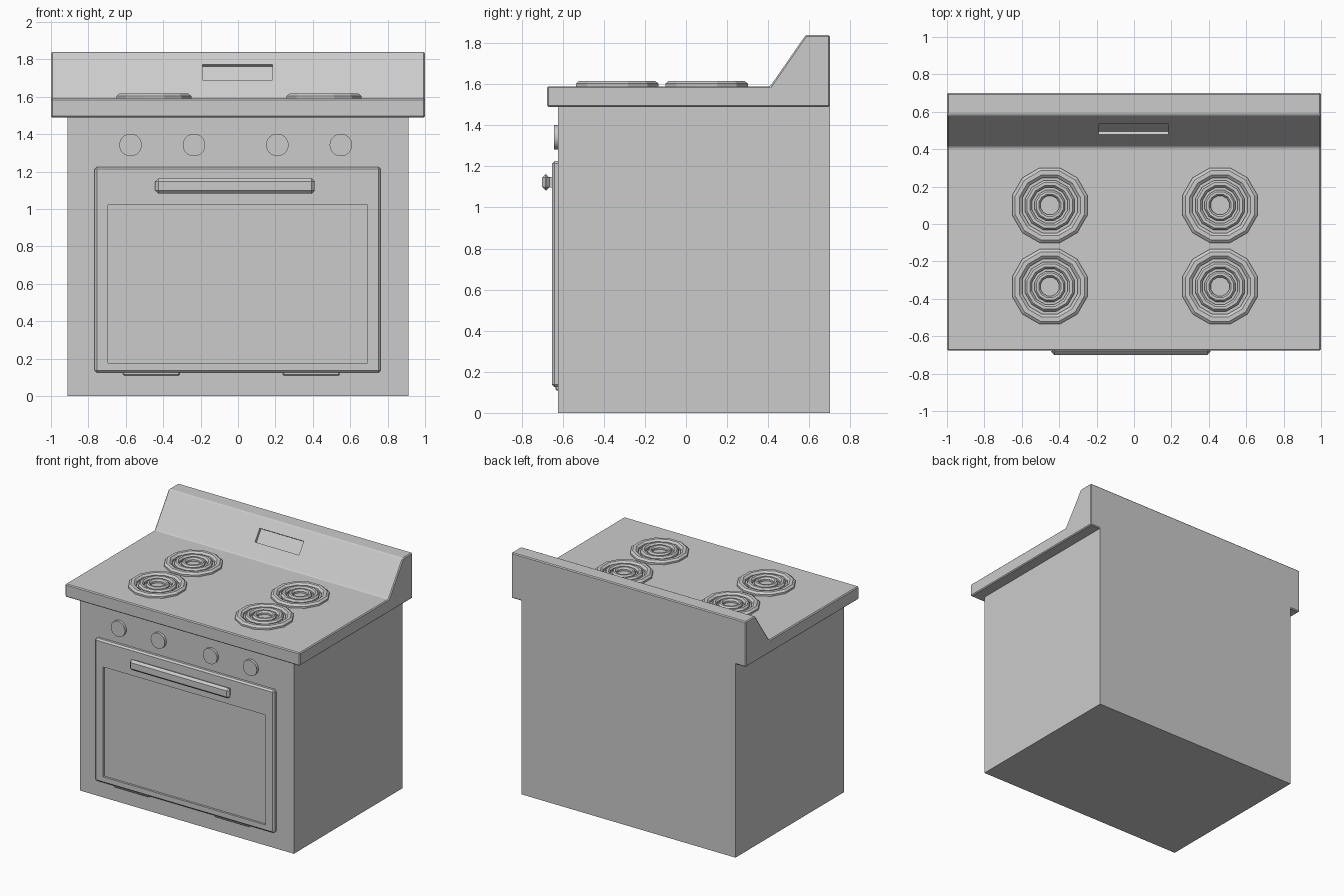
import bpy, bmesh, math
from mathutils import Matrix

if "Cube" in bpy.data.objects:
    bpy.data.objects.remove(bpy.data.objects["Cube"])


def mesh_object(name, bm):
    bmesh.ops.recalc_face_normals(bm, faces=bm.faces)
    me = bpy.data.meshes.new(name)
    bm.to_mesh(me)
    bm.free()
    ob = bpy.data.objects.new(name, me)
    bpy.context.collection.objects.link(ob)
    return ob


def bevel(ob, width):
    m = ob.modifiers.new("bevel", 'BEVEL')
    m.width = width
    m.segments = 1


def box(name, x, y, z, chamfer=0):
    bm = bmesh.new()
    bmesh.ops.create_cube(bm, size=1)
    for v in bm.verts:
        for i, (a, b) in enumerate((x, y, z)):
            v.co[i] = a if v.co[i] < 0 else b
    ob = mesh_object(name, bm)
    if chamfer:
        bevel(ob, chamfer)
    return ob


def cut(ob, cutter):
    m = ob.modifiers.new("recess", 'BOOLEAN')
    m.operation = 'DIFFERENCE'
    m.solver = 'EXACT'
    m.object = cutter
    cutter.hide_render = True
    cutter.hide_viewport = True


# Oven body
box("body", (-0.912, 0.912), (-0.622, 0.70), (0, 1.50))

# Cooktop and back guard in one side profile
profile = [(-0.677, 1.49), (-0.677, 1.59), (0.41, 1.59),
           (0.583, 1.84), (0.70, 1.84), (0.70, 1.49)]
bm = bmesh.new()
face = bm.faces.new([bm.verts.new((-1, y, z)) for y, z in profile])
ext = bmesh.ops.extrude_face_region(bm, geom=[face])
for v in ext["geom"]:
    if isinstance(v, bmesh.types.BMVert):
        v.co.x = 1
top = mesh_object("cooktop", bm)
bevel(top, 0.007)

# Display recess in the sloped back guard
display = box("display_cutter", (-0.19, 0.185), (-0.02, 0.02), (-0.051, 0.051))
display.location = (0, 0.507, 1.73)
display.rotation_euler.x = -math.atan2(0.173, 0.25)
cut(top, display)

# Burners: three concentric rings each
SIDES, TUBE = 12, 8
rings = [(0.18, 0.03), (0.117, 0.021), (0.068, 0.018)]
for bx in (-0.45, 0.46):
    for by in (0.10, -0.335):
        bm = bmesh.new()
        for radius, r in rings:
            grid = []
            for i in range(SIDES):
                a = 2 * math.pi * (i + 0.5) / SIDES
                loop = []
                for j in range(TUBE):
                    t = 2 * math.pi * (j + 0.5) / TUBE
                    d = radius + r * math.cos(t)
                    loop.append(bm.verts.new((d * math.cos(a), d * math.sin(a),
                                              0.024 * math.sin(t))))
                grid.append(loop)
            for i in range(SIDES):
                p, q = grid[i], grid[(i + 1) % SIDES]
                for j in range(TUBE):
                    k = (j + 1) % TUBE
                    bm.faces.new((p[j], q[j], q[k], p[k]))
        mesh_object("burner", bm).location = (bx, by, 1.594)

# Control knobs
for kx in (-0.575, -0.235, 0.21, 0.55):
    bm = bmesh.new()
    bmesh.ops.create_cone(bm, cap_ends=True, segments=32, radius1=0.06,
                          radius2=0.06, depth=0.04,
                          matrix=Matrix.Rotation(math.pi / 2, 4, 'X'))
    knob = mesh_object("knob", bm)
    knob.location = (kx, -0.622, 1.342)
    for p in knob.data.polygons:
        p.use_smooth = len(p.vertices) == 4

# Oven door with window recess
door = box("door", (-0.767, 0.763), (-0.652, -0.60), (0.125, 1.225), 0.012)
cut(door, box("window_cutter", (-0.695, 0.692), (-0.70, -0.636), (0.175, 1.022)))

# Handle bar and its mount
box("handle", (-0.443, 0.41), (-0.70, -0.665), (1.082, 1.163), 0.017)
box("handle_mount", (-0.425, 0.392), (-0.67, -0.64), (1.097, 1.148))

# Hinges under the door
for hx in (-0.615, 0.24):
    box("hinge", (hx, hx + 0.303), (-0.636, -0.60), (0.11, 0.15), 0.005)
